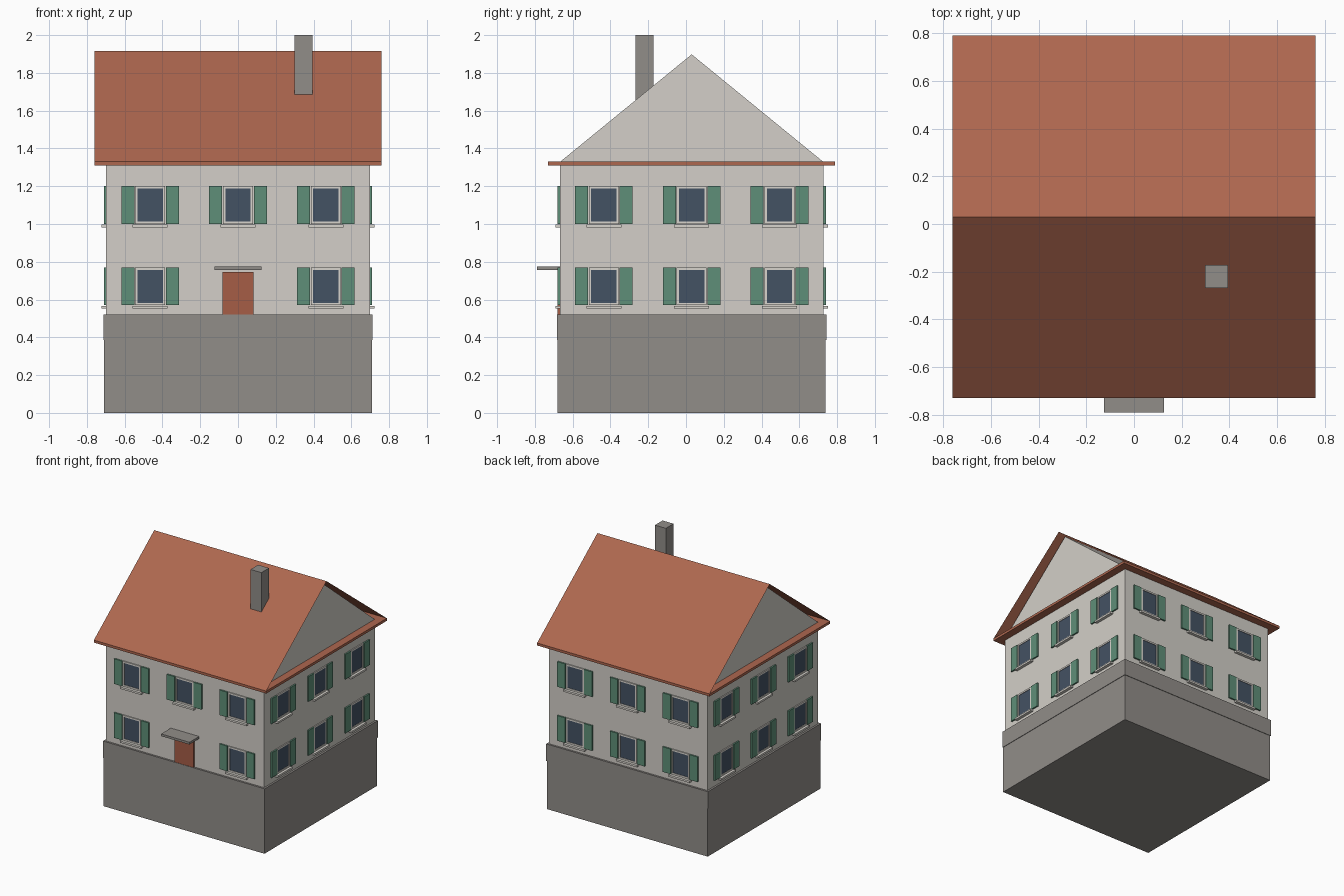
import bpy, bmesh, math
from mathutils import Matrix, Vector

if "Cube" in bpy.data.objects:
    bpy.data.objects.remove(bpy.data.objects["Cube"])

CY = 0.03            # house centre in y (the canopy sticks out in front)
HALF = 0.698         # half width of the square walls


def material(name, rgb):
    m = bpy.data.materials.new(name)
    lin = [(c / 255 / 12.92) if c < 11 else ((c / 255 + 0.055) / 1.055) ** 2.4 for c in rgb]
    m.diffuse_color = (*lin, 1)
    m.use_nodes = True
    m.node_tree.nodes["Principled BSDF"].inputs["Base Color"].default_value = m.diffuse_color
    return m


PLASTER = material("plaster", (211, 207, 200))
TRIM = material("pale_trim", (217, 213, 206))
STONE = material("grey_stone", (145, 141, 137))
TILE = material("red_tile", (174, 103, 79))
DOOR = material("door_red", (166, 93, 70))
GREEN = material("shutter_green", (95, 143, 120))
GLASS = material("dark_glass", (68, 82, 99))


def add_box(bm, lo, hi, matrix=Matrix()):
    lo, hi = Vector(lo), Vector(hi)
    size = Matrix.Diagonal((*(hi - lo), 1))
    bmesh.ops.create_cube(bm, size=1, matrix=matrix @ Matrix.Translation((lo + hi) / 2) @ size)


def finish(bm, name, mat):
    me = bpy.data.meshes.new(name)
    bm.to_mesh(me)
    bm.free()
    me.materials.append(mat)
    ob = bpy.data.objects.new(name, me)
    bpy.context.collection.objects.link(ob)
    return ob


def box(name, lo, hi, mat):
    bm = bmesh.new()
    add_box(bm, lo, hi)
    return finish(bm, name, mat)


def centred_box(name, half, z0, z1, mat):
    return box(name, (-half, CY - half, z0), (half, CY + half, z1), mat)


# Foundation, plinth, walls and eaves slab
centred_box("foundation", 0.709, 0.0, 0.40, STONE)
centred_box("plinth", 0.713, 0.385, 0.52, STONE)
centred_box("walls", HALF, 0.50, 1.315, PLASTER)
centred_box("eaves_slab", 0.76, 1.31, 1.33, TILE)

# Attic with gable ends
bm = bmesh.new()
tri = [bm.verts.new((-HALF, CY + y, z)) for y, z in ((-HALF, 1.328), (HALF, 1.328), (0, 1.898))]
face = bm.faces.new(tri)
ext = bmesh.ops.extrude_face_region(bm, geom=[face], use_keep_orig=True)
bmesh.ops.translate(bm, vec=(2 * HALF, 0, 0),
                    verts=[g for g in ext["geom"] if isinstance(g, bmesh.types.BMVert)])
bmesh.ops.recalc_face_normals(bm, faces=bm.faces)
finish(bm, "gable_attic", PLASTER)

# Thin roof sheet over both slopes
bm = bmesh.new()
rows = [[bm.verts.new((x, CY + y, z)) for x in (-0.76, 0.76)]
        for y, z in ((-0.76, 1.33), (0, 1.916), (0.76, 1.33))]
for a, b in zip(rows, rows[1:]):
    bm.faces.new((a[0], a[1], b[1], b[0]))
finish(bm, "roof", TILE)

# Chimney, door and canopy
box("chimney", (0.298, -0.268, 1.55), (0.394, -0.172, 2.0), STONE)
box("door", (-0.083, CY - HALF - 0.012, 0.515), (0.083, CY - HALF + 0.01, 0.745), DOOR)
box("door_canopy", (-0.125, -0.79, 0.757), (0.125, CY - HALF + 0.01, 0.775), STONE)

# Windows on all four sides, two floors; the door replaces one in front
parts = {n: bmesh.new() for n in ("window_glass", "window_frames", "shutters", "window_sills")}
for side in range(4):
    turn = Matrix.Translation((0, CY, 0)) @ Matrix.Rotation(side * math.pi / 2, 4, 'Z')
    for z in (0.57, 1.0):
        for x in (-0.465, 0, 0.465):
            if side == 0 and x == 0 and z < 1:
                continue
            m = turn @ Matrix.Translation((x, -HALF, z))
            add_box(parts["window_glass"], (-0.07, -0.004, 0.01), (0.07, 0.004, 0.19), m)
            for s in (-1, 1):
                xs = sorted((s * 0.067, s * 0.079))
                add_box(parts["window_frames"], (xs[0], -0.008, 0), (xs[1], 0.004, 0.2), m)
                zc = 0.1 + s * 0.0935
                add_box(parts["window_frames"], (-0.067, -0.008, zc - 0.0065),
                        (0.067, 0.004, zc + 0.0065), m)
                xs = sorted((s * 0.084, s * 0.153))
                add_box(parts["shutters"], (xs[0], -0.012, 0), (xs[1], 0.004, 0.2), m)
            add_box(parts["window_sills"], (-0.093, -0.024, -0.018), (0.093, 0.004, -0.003), m)
for (name, bm), mat in zip(parts.items(), (GLASS, TRIM, GREEN, TRIM)):
    finish(bm, name, mat)
